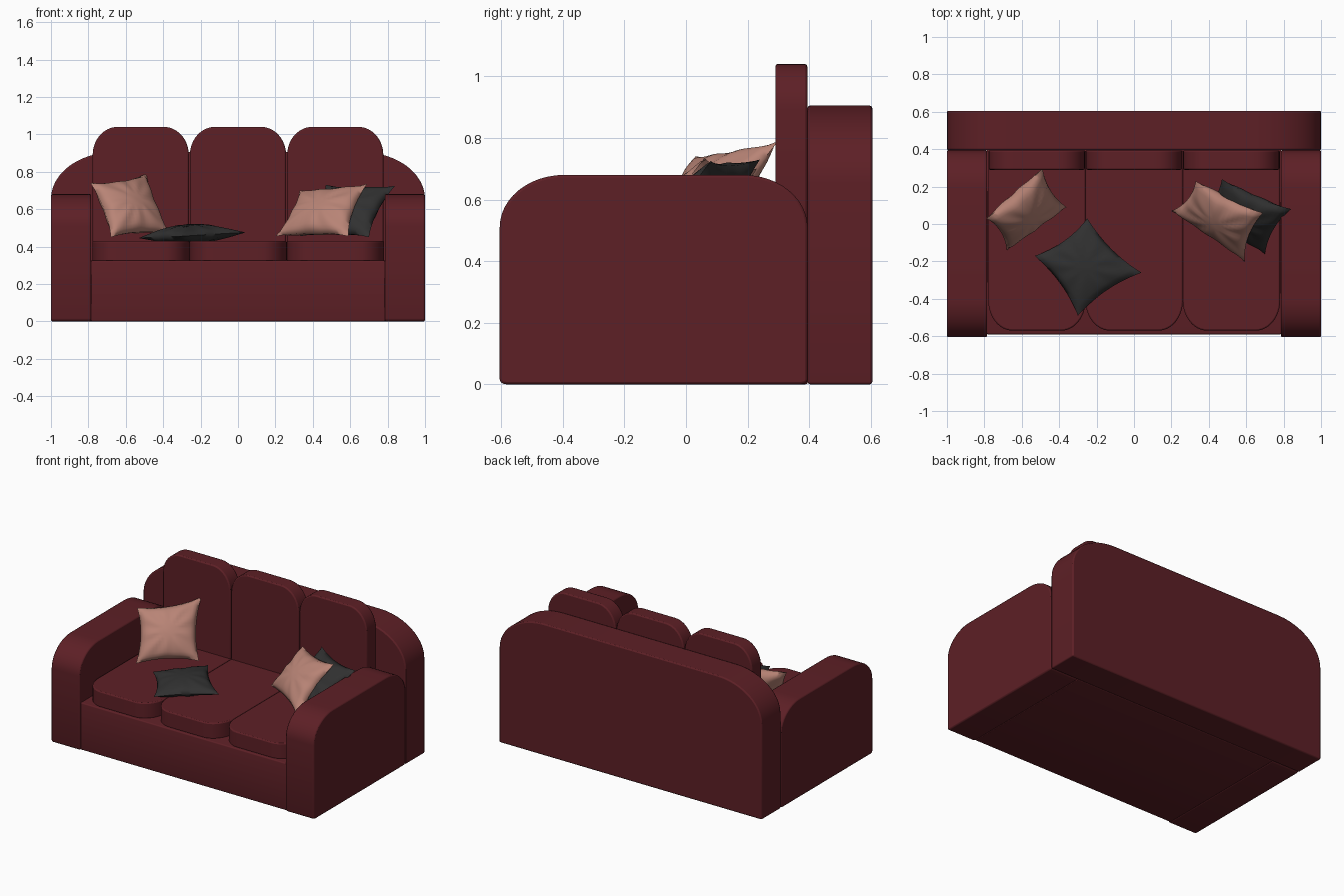
import bpy, bmesh, math
from mathutils import Vector

if "Cube" in bpy.data.objects:
    bpy.data.objects.remove(bpy.data.objects["Cube"])


def material(name, rgb):
    m = bpy.data.materials.new(name)
    m.diffuse_color = (*rgb, 1)
    m.use_nodes = True
    m.node_tree.nodes["Principled BSDF"].inputs["Base Color"].default_value = m.diffuse_color
    return m


RED = material("dark red fabric", (0.11, 0.014, 0.019))
PINK = material("dusty pink fabric", (0.48, 0.23, 0.18))
DARK = material("charcoal fabric", (0.03, 0.03, 0.03))


def finish(bm, name, mat, angle=40):
    bmesh.ops.recalc_face_normals(bm, faces=bm.faces)
    me = bpy.data.meshes.new(name)
    bm.to_mesh(me)
    bm.free()
    me.materials.append(mat)
    ob = bpy.data.objects.new(name, me)
    bpy.context.collection.objects.link(ob)
    bpy.ops.object.select_all(action='DESELECT')
    ob.select_set(True)
    bpy.context.view_layer.objects.active = ob
    bpy.ops.object.shade_smooth_by_angle(angle=math.radians(angle))
    return ob


def block(name, lo, hi, axis, corners, bevel=0.008):
    """Box whose profile across `axis` has elliptical corners (low-low, high-low, high-high, low-high)."""
    a, b = [i for i in range(3) if i != axis]
    signs = [(-1, -1), (1, -1), (1, 1), (-1, 1)]
    bm = bmesh.new()
    verts = []
    for k, ((sa, sb), (ra, rb)) in enumerate(zip(signs, corners)):
        ca = (hi[a] - ra) if sa > 0 else (lo[a] + ra)
        cb = (hi[b] - rb) if sb > 0 else (lo[b] + rb)
        n = 12 if ra > 0.05 else 3
        for i in range(n + 1):
            t = math.pi + (k + i / n) * math.pi / 2
            p = [0, 0, 0]
            p[axis] = lo[axis]
            p[a], p[b] = ca + ra * math.cos(t), cb + rb * math.sin(t)
            verts.append(bm.verts.new(p))
    face = bm.faces.new(verts)
    ext = bmesh.ops.extrude_face_region(bm, geom=[face])
    step = Vector((0, 0, 0))
    step[axis] = hi[axis] - lo[axis]
    bmesh.ops.translate(bm, vec=step, verts=[v for v in ext["geom"] if isinstance(v, bmesh.types.BMVert)])
    ob = finish(bm, name, RED)
    mod = ob.modifiers.new("soft edges", 'BEVEL')
    mod.width, mod.segments, mod.angle_limit = bevel, 2, math.radians(50)
    return ob


def pillow(name, mat, corners, half, n=20):
    """Stuffed square: concave sides, pinched corners, bulging faces with soft creases."""
    A, B, C, D = (Vector(c) for c in corners)
    normal = (B - A + C - D).cross(D - A + C - B).normalized()
    bm = bmesh.new()
    for side in (-1, 1):
        grid = []
        for i in range(n + 1):
            row = []
            for j in range(n + 1):
                u, v = 2 * i / n - 1, 2 * j / n - 1
                pu, pv = u * (1 - 0.13 * (1 - v * v)), v * (1 - 0.13 * (1 - u * u))
                s, t = (pu + 1) / 2, (pv + 1) / 2
                p = (A.lerp(B, s)).lerp(D.lerp(C, s), t)
                h = half * ((1 - u * u) * (1 - v * v)) ** 0.5
                r = min(1, math.hypot(u, v))
                h *= 1 + 0.1 * r * math.sin(9 * math.atan2(v, u) + side)
                row.append(bm.verts.new(p + normal * (side * h)))
            grid.append(row)
        for i in range(n):
            for j in range(n):
                bm.faces.new((grid[i][j], grid[i + 1][j], grid[i + 1][j + 1], grid[i][j + 1]))
    bmesh.ops.remove_doubles(bm, verts=bm.verts, dist=0.0005)
    finish(bm, name, mat, 75)


S = (0.008, 0.008)

# Backrest with wide rounded shoulders
block("backrest", (-1, 0.395, 0), (1, 0.605, 0.905), 1, [S, S, (0.34, 0.25), (0.34, 0.25)])

# Arms, rounded front and rear at the top
for side, x0, x1 in (("left", -1, -0.785), ("right", 0.785, 1)):
    block(side + "_arm", (x0, -0.605, 0), (x1, 0.395, 0.68), 0,
          [(0.02, 0.015), (0.02, 0.015), (0.21, 0.17), (0.21, 0.17)])

# Base under the seat
block("base", (-0.787, -0.59, 0), (0.787, 0.396, 0.325), 0, [S, S, S, S], 0.004)

# Seat and back cushions
for label, x in (("left", -0.52), ("middle", 0), ("right", 0.52)):
    block(label + "_seat_cushion", (x - 0.259, -0.57, 0.32), (x + 0.261, 0.394, 0.43), 2,
          [(0.13, 0.16), (0.13, 0.16), S, S], 0.014)
    block(label + "_back_cushion", (x - 0.257, 0.29, 0.40), (x + 0.257, 0.394, 1.04), 1,
          [S, S, (0.135, 0.15), (0.135, 0.15)])

# Scatter pillows
pillow("left_pink_pillow", PINK,
       [(-0.79, 0.03, 0.74), (-0.49, 0.30, 0.79), (-0.36, 0.09, 0.465), (-0.68, -0.14, 0.45)], 0.075)
pillow("flat_dark_pillow", DARK,
       [(-0.53, -0.17, 0.445), (-0.25, 0.03, 0.49), (0.04, -0.26, 0.475), (-0.30, -0.49, 0.455)], 0.052)
pillow("right_pink_pillow", PINK,
       [(0.33, 0.23, 0.70), (0.69, 0.06, 0.735), (0.59, -0.20, 0.455), (0.20, 0.07, 0.455)], 0.07)
pillow("right_dark_pillow", DARK,
       [(0.47, 0.24, 0.73), (0.84, 0.08, 0.725), (0.70, -0.16, 0.45), (0.33, 0.03, 0.455)], 0.065)
